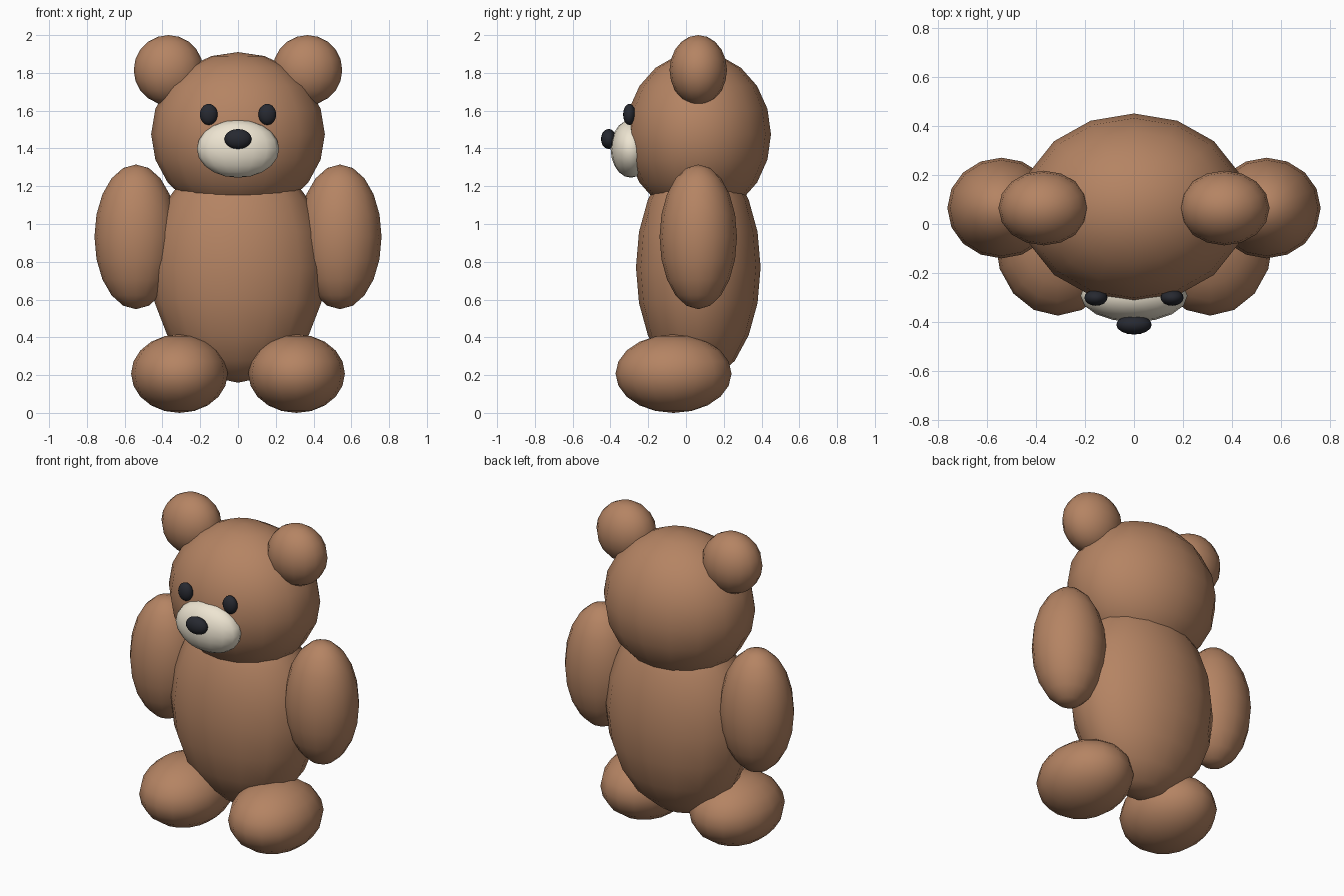
import bpy

if "Cube" in bpy.data.objects:
    bpy.data.objects.remove(bpy.data.objects["Cube"])


def material(name, rgb):
    m = bpy.data.materials.new(name)
    m.diffuse_color = (*rgb, 1.0)
    m.use_nodes = True
    m.node_tree.nodes["Principled BSDF"].inputs["Base Color"].default_value = m.diffuse_color
    return m


FUR = material("brown_fur", (0.46, 0.23, 0.125))
CREAM = material("cream_fur", (0.85, 0.78, 0.64))
BLACK = material("black_plastic", (0.02, 0.022, 0.03))


def ball(name, centre, radii, mat):
    """Stretched sphere with smooth shading."""
    bpy.ops.mesh.primitive_uv_sphere_add(segments=16, ring_count=10, radius=1, location=centre)
    ob = bpy.context.object
    ob.name = name
    ob.scale = radii
    bpy.ops.object.transform_apply(location=False, rotation=False, scale=True)
    bpy.ops.object.shade_smooth()
    ob.data.materials.append(mat)
    return ob


def pair(name, centre, radii, mat):
    """The same ball on both sides of x = 0."""
    for side, sign in (("left", -1), ("right", 1)):
        ball(f"{side}_{name}", (sign * centre[0], centre[1], centre[2]), radii, mat)


MID = 0.065  # depth of the body axis

# body and head
ball("body", (0, MID, 0.77), (0.463, 0.33, 0.61), FUR)
ball("head", (0, MID, 1.475), (0.46, 0.385, 0.435), FUR)

# limbs and ears
pair("arm", (0.54, MID, 0.932), (0.22, 0.205, 0.383), FUR)
pair("foot", (0.31, -0.066, 0.208), (0.256, 0.307, 0.208), FUR)
pair("ear", (0.368, MID, 1.815), (0.184, 0.152, 0.185), FUR)

# face
ball("muzzle", (0, -0.292, 1.398), (0.218, 0.107, 0.153), CREAM)
ball("nose", (0, -0.41, 1.45), (0.072, 0.04, 0.053), BLACK)
pair("eye", (0.155, -0.3, 1.58), (0.047, 0.033, 0.056), BLACK)
